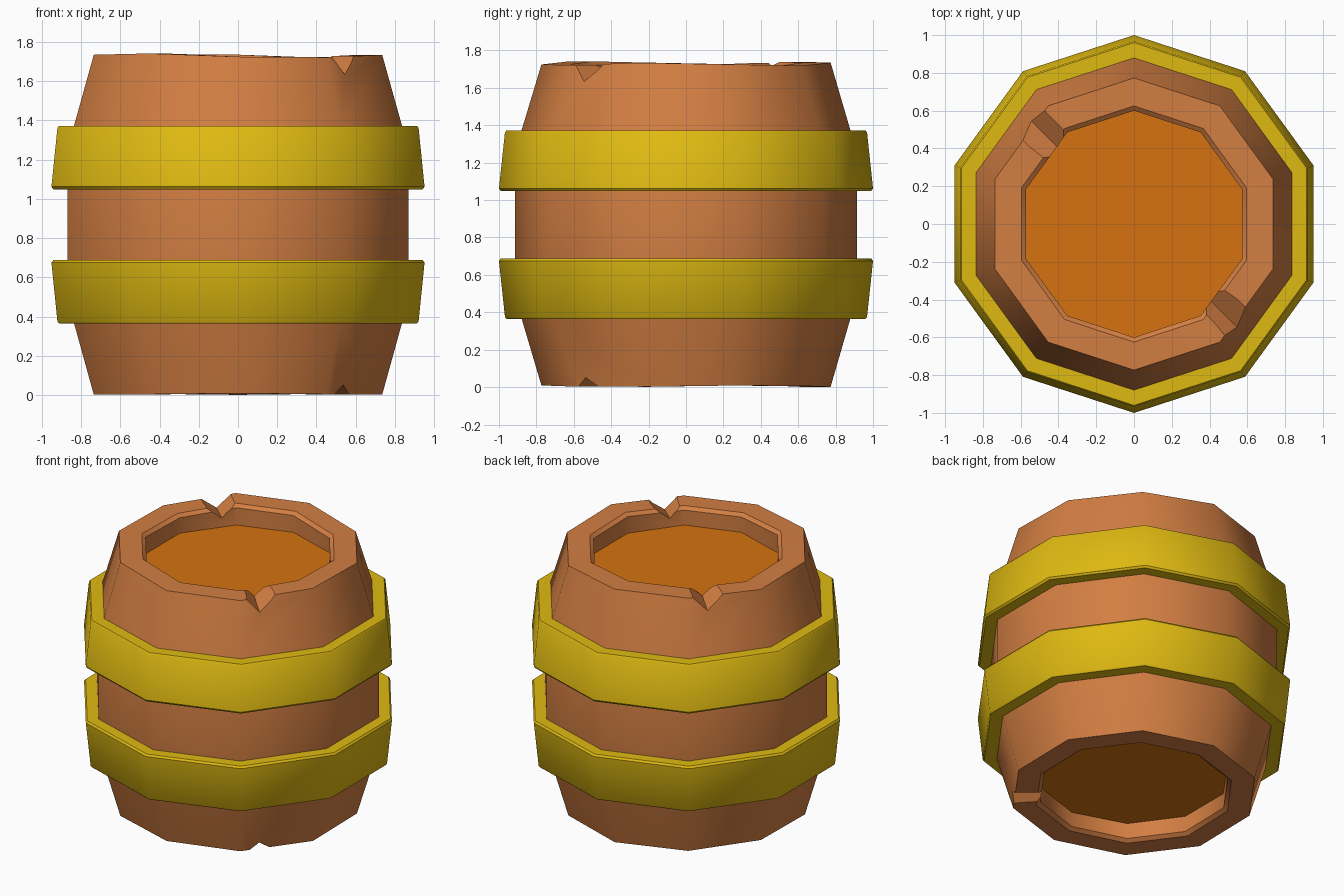
import bpy, bmesh, math
from mathutils import Vector

if "Cube" in bpy.data.objects:
    bpy.data.objects.remove(bpy.data.objects["Cube"])

SIDES = 10


def material(name, rgb):
    m = bpy.data.materials.new(name)
    m.diffuse_color = (*rgb, 1)
    m.use_nodes = True
    m.node_tree.nodes["Principled BSDF"].inputs["Base Color"].default_value = m.diffuse_color
    return m


wood = material("brown wood", (0.65, 0.21, 0.055))
lid = material("orange lid", (0.66, 0.17, 0.005))
gold = material("yellow gold", (0.74, 0.49, 0.006))


def make_object(name, bm, mats):
    bmesh.ops.recalc_face_normals(bm, faces=bm.faces)
    me = bpy.data.meshes.new(name)
    bm.to_mesh(me)
    bm.free()
    for m in mats:
        me.materials.append(m)
    ob = bpy.data.objects.new(name, me)
    bpy.context.collection.objects.link(ob)
    return ob


def smooth(ob):
    bpy.ops.object.select_all(action='DESELECT')
    ob.select_set(True)
    bpy.context.view_layer.objects.active = ob
    bpy.ops.object.shade_smooth_by_angle(angle=math.radians(40))


def lathe(name, profile, mats, closed, wobble=None):
    """Ten-sided turning; open profiles are capped with the second material."""
    bm = bmesh.new()
    rings = []
    for r, z in profile:
        ring = []
        for i in range(SIDES):
            a = math.radians(90 + 360 / SIDES * i)
            dz = wobble(a, z) if wobble else 0
            ring.append(bm.verts.new((r * math.cos(a), r * math.sin(a), z + dz)))
        rings.append(ring)
    pairs = list(zip(rings, rings[1:]))
    if closed:
        pairs.append((rings[-1], rings[0]))
    for a, b in pairs:
        for i in range(SIDES):
            j = (i + 1) % SIDES
            bm.faces.new((a[i], a[j], b[j], b[i]))
    if not closed:
        for ring in (rings[0], rings[-1]):
            bm.faces.new(ring).material_index = 1
    ob = make_object(name, bm, mats)
    smooth(ob)
    return ob


# Barrel body with recessed lids and a slightly uneven rim
def rim_wobble(a, z):
    if z > 1.7:
        return 0.009 * math.sin(3 * a + 2.2) - 0.005 * math.cos(a)
    if z < 0.03:
        return 0.004 * math.sin(3 * a)
    return 0


body = lathe("barrel_body", [
    (0.60, 0.13), (0.60, 0.025), (0.625, 0.005), (0.773, 0.005),
    (0.88, 0.37), (0.915, 0.52), (0.915, 1.22), (0.88, 1.37),
    (0.773, 1.73), (0.625, 1.73), (0.60, 1.71), (0.60, 1.60)],
    [wood, lid], False, rim_wobble)

# Two thick hoops, mirrored about the middle
hoop = [(0.85, 0.365), (0.96, 0.365), (0.968, 0.375),
        (1.0, 0.675), (0.99, 0.688), (0.85, 0.688)]
lathe("lower_hoop", hoop, [gold], True)
lathe("upper_hoop", [(r, 1.737 - z) for r, z in hoop], [gold], True)


# V-shaped chips cut through the rims
def notch(name, angle, half, apex_in, apex_out, base):
    bm = bmesh.new()
    a = math.radians(angle)
    out = Vector((math.cos(a), math.sin(a), 0))
    side = Vector((-math.sin(a), math.cos(a), 0))
    up = Vector((0, 0, 1))
    tris = []
    for r, apex in ((0.5, apex_in), (0.95, apex_out)):
        tris.append([bm.verts.new(out * r + side * s + up * z)
                     for s, z in ((-half, base), (half, base), (0, apex))])
    p, q = tris
    bm.faces.new(p)
    bm.faces.new(q)
    for i in range(3):
        j = (i + 1) % 3
        bm.faces.new((p[i], p[j], q[j], q[i]))
    cutter = make_object(name, bm, [wood])
    cutter.hide_render = True
    cutter.hide_viewport = True
    mod = body.modifiers.new(name, 'BOOLEAN')
    mod.operation = 'DIFFERENCE'
    mod.solver = 'EXACT'
    mod.object = cutter


notch("front_notch_cutter", -45, 0.17, 1.67, 1.61, 1.80)
notch("back_notch_cutter", 135, 0.17, 1.67, 1.63, 1.80)
notch("bottom_notch_cutter", -45, 0.16, 0.04, 0.06, -0.07)
